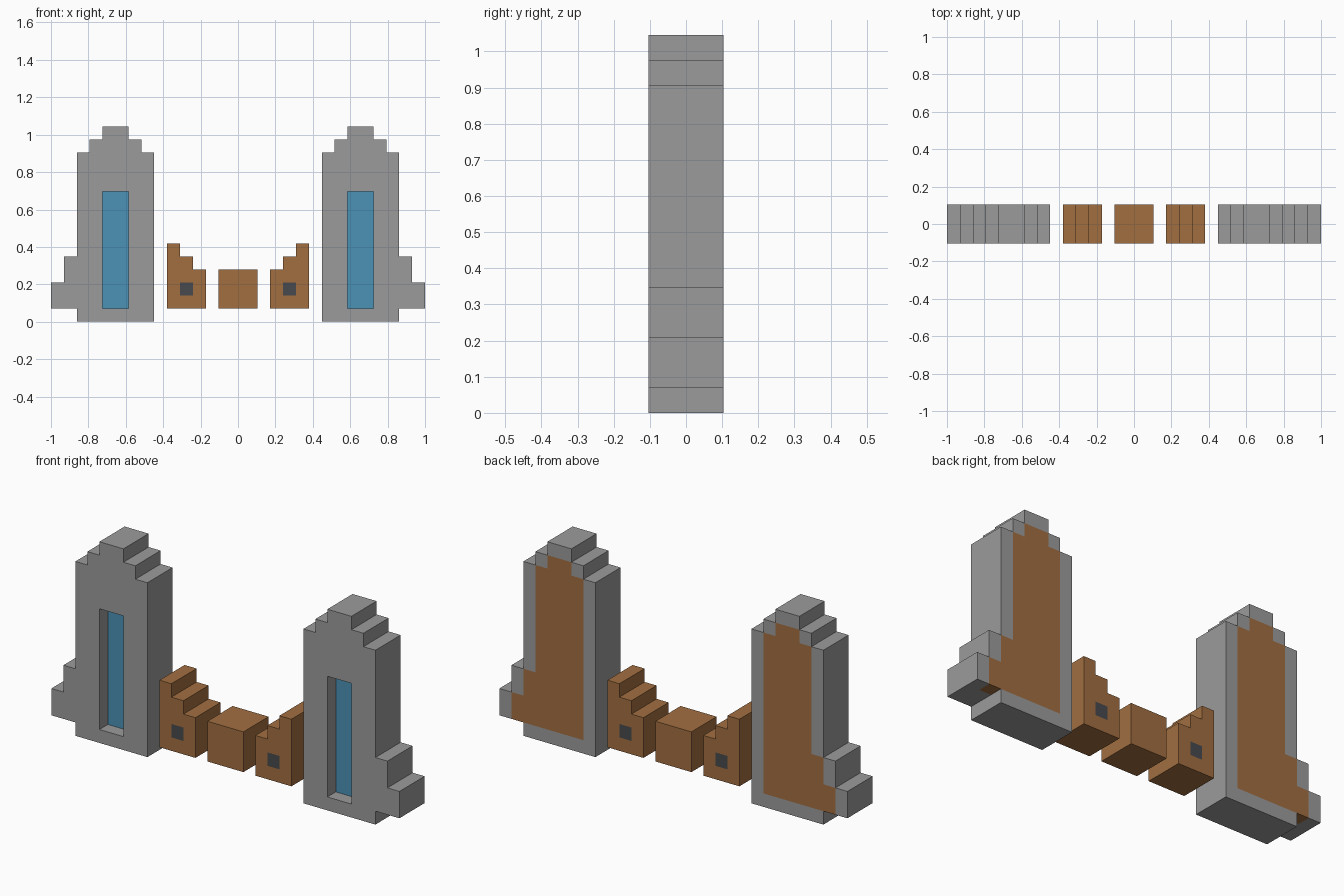
import bpy
import bmesh

if "Cube" in bpy.data.objects:
    bpy.data.objects.remove(bpy.data.objects["Cube"])

U = 2 / 29        # block width and depth
H = 1.045 / 15    # block height


def material(name, colour):
    m = bpy.data.materials.new(name)
    m.diffuse_color = (*colour, 1)
    m.use_nodes = True
    m.node_tree.nodes["Principled BSDF"].inputs["Base Color"].default_value = m.diffuse_color
    return m


GREY, BROWN, BLUE, DARK = range(4)
MATS = [
    material("stone grey", (0.33, 0.33, 0.33)),
    material("wood brown", (0.36, 0.158, 0.053)),
    material("glass blue", (0.07, 0.29, 0.47)),
    material("dark grey", (0.065, 0.068, 0.075)),
]


def build(name, columns, start, colour, side=1):
    """Stepped block form: columns = (bottom, top) per block column, three blocks deep.
    colour(c, row, layer) gives a material index, or None for a gap."""
    cells = {}
    for c, (low, high) in enumerate(columns):
        for row in range(low, high):
            for layer in range(3):          # layer 0 is the front
                k = colour(c, row, layer)
                if k is not None:
                    cells[c, row, layer] = k
    bm = bmesh.new()
    for cell, k in cells.items():
        for axis in range(3):
            for d in (0, 1):
                near = list(cell)
                near[axis] += 2 * d - 1
                if tuple(near) in cells:
                    continue
                # one exposed square of the block
                corners = []
                for a, b in ((0, 0), (1, 0), (1, 1), (0, 1)):
                    p = list(cell)
                    p[axis] += d
                    p[(axis + 1) % 3] += a
                    p[(axis + 2) % 3] += b
                    x = -1 + (start + p[0]) * U
                    corners.append(bm.verts.new((side * x, (p[2] - 1.5) * U, p[1] * H)))
                bm.faces.new(corners).material_index = k
    # weld, orient and merge flat areas of one colour
    bmesh.ops.remove_doubles(bm, verts=bm.verts, dist=0.001)
    bmesh.ops.recalc_face_normals(bm, faces=bm.faces)
    bmesh.ops.dissolve_limit(bm, angle_limit=0.02, verts=bm.verts, edges=bm.edges,
                             delimit={'MATERIAL'})
    mesh = bpy.data.meshes.new(name)
    bm.to_mesh(mesh)
    bm.free()
    for m in MATS:
        mesh.materials.append(m)
    obj = bpy.data.objects.new(name, mesh)
    bpy.context.collection.objects.link(obj)
    return obj


# Tower: two buttress steps outside, then a stepped crown
TOWER = [(1, 3), (1, 5), (0, 13), (0, 14), (0, 15), (0, 15), (0, 14), (0, 13)]
# Top of the brown back panel in each column (it starts one block up)
PANEL_TOP = [0, 3, 5, 13, 14, 14, 13, 0]


def tower_colour(c, row, layer):
    window = c in (4, 5) and 1 <= row < 10
    if window and layer == 0:
        return None                          # recess in front of the glass
    if window and layer == 1:
        return BLUE
    if layer == 2 and 1 <= row < PANEL_TOP[c]:
        return BROWN
    return GREY


# Stair: steps down to the middle, small dark opening in front and back
STAIR = [(1, 6), (1, 5), (1, 4)]


def stair_colour(c, row, layer):
    return DARK if (c, row) == (1, 2) else BROWN


for label, side in (("left", 1), ("right", -1)):
    build("tower_" + label, TOWER, 0, tower_colour, side)
    build("stair_" + label, STAIR, 9, stair_colour, side)

# Plain block between the stairs
build("centre_block", [(1, 4)] * 3, 13, lambda c, row, layer: BROWN)
